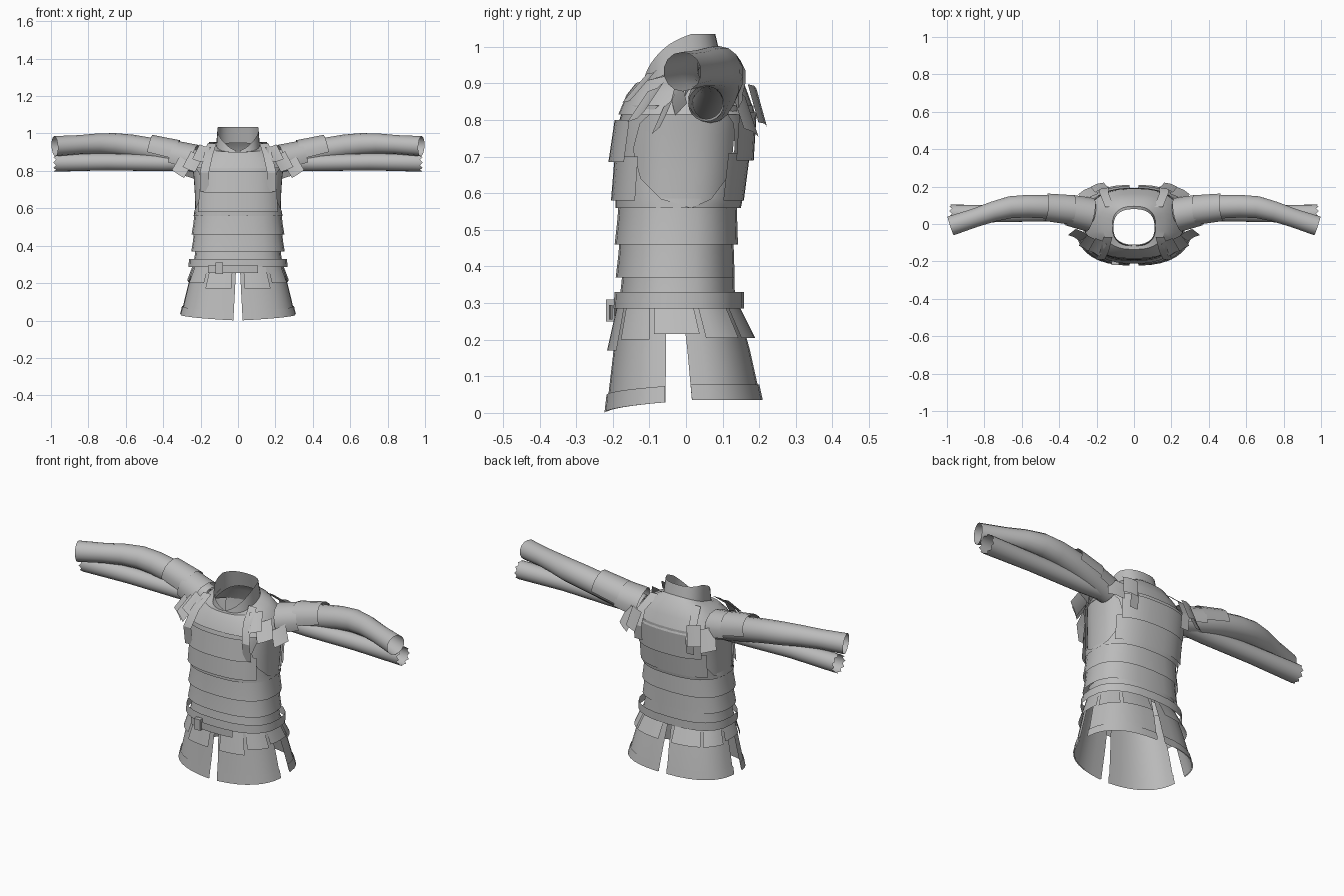
import bpy
import bmesh
import math
from mathutils import Vector

if "Cube" in bpy.data.objects:
    bpy.data.objects.remove(bpy.data.objects["Cube"])

GREY = (0.5, 0.5, 0.5, 1)
mat = bpy.data.materials.new("plain grey")
mat.use_nodes = True
mat.diffuse_color = GREY
mat.node_tree.nodes["Principled BSDF"].inputs["Base Color"].default_value = GREY


def grid(name, rows, angle=30):
    """Surface through equal-length rows of points."""
    bm = bmesh.new()
    vs = [[bm.verts.new(p) for p in row] for row in rows]
    for r0, r1 in zip(vs, vs[1:]):
        for i in range(len(r0) - 1):
            bm.faces.new((r0[i], r0[i + 1], r1[i + 1], r1[i]))
    bmesh.ops.remove_doubles(bm, verts=bm.verts, dist=0.0004)
    mesh = bpy.data.meshes.new(name)
    bm.to_mesh(mesh)
    bm.free()
    mesh.materials.append(mat)
    ob = bpy.data.objects.new(name, mesh)
    bpy.context.collection.objects.link(ob)
    bpy.ops.object.select_all(action='DESELECT')
    ob.select_set(True)
    bpy.context.view_layer.objects.active = ob
    bpy.ops.object.shade_smooth_by_angle(angle=math.radians(angle))
    return ob


def section(a, hx, yf, yb, z):
    """Point on a rounded body section; 0 is front, 90 is the left side."""
    s, c = math.sin(math.radians(a)), math.cos(math.radians(a))
    x = math.copysign(abs(s) ** 0.8, s) * hx
    y = (yf + yb) / 2 - math.copysign(abs(c) ** 0.8, c) * (yb - yf) / 2
    return Vector((x, y, z))


def panel(name, rows, a0=-180, a1=180, n=24):
    """Rows are (half width, front y, back y, z[, a0, a1]), upwards."""
    out = []
    for r in rows:
        b0, b1 = r[4:6] if len(r) > 4 else (a0, a1)
        out.append([section(b0 + (b1 - b0) * i / n, *r[:4]) for i in range(n + 1)])
    return grid(name, out)


def tube(name, path, a0=0, a1=360, n=14, jag=0.0):
    """Path entries are (x, y, z, radius); angle 0 is up, 90 is front."""
    out = []
    pts = [Vector(p[:3]) for p in path]
    for i, p in enumerate(path):
        t = (pts[min(i + 1, len(pts) - 1)] - pts[max(i - 1, 0)]).normalized()
        side = t.cross(Vector((0, 0, 1))).normalized()
        up = side.cross(t)
        ring = []
        for k in range(n + 1):
            a = math.radians(a0 + (a1 - a0) * k / n)
            q = pts[i] + (up * math.cos(a) + side * math.sin(a)) * p[3]
            if jag and i == len(path) - 1:
                q += t * (jag if k % 2 else -jag)
            ring.append(q)
        out.append(ring)
    return grid(name, out, 35)


def both(ob):
    """Mirrored copy of a left-hand part."""
    ob.name = "left_and_right_" + ob.name
    m = ob.modifiers.new("Mirror", 'MIRROR')
    m.use_mirror_merge = False
    return ob


# waist lames, each flared over the one below
for i, (lo, hi, hx, yf, yb) in enumerate([
        (0.29, 0.39, 0.242, -0.185, 0.135),
        (0.37, 0.49, 0.25, -0.192, 0.133),
        (0.46, 0.585, 0.248, -0.195, 0.142)]):
    panel("waist_lame_%d" % (i + 1), [
        (hx, yf, yb, lo),
        (hx - 0.01, yf + 0.007, yb - 0.002, (lo + hi) / 2),
        (hx - 0.016, yf + 0.012, yb - 0.004, hi)])

# chest and back shells, cut back around the armholes
panel("chest_shell", [
    (0.238, -0.192, 0.15, 0.56, -98, 98),
    (0.238, -0.192, 0.155, 0.585, -78, 78),
    (0.24, -0.192, 0.165, 0.64, -57, 57),
    (0.242, -0.19, 0.175, 0.72, -46, 46),
    (0.252, -0.185, 0.185, 0.79, -52, 52),
    (0.258, -0.17, 0.185, 0.84, -68, 68)])
panel("back_shell", [
    (0.238, -0.192, 0.15, 0.56, 98, 262),
    (0.238, -0.192, 0.155, 0.585, 115, 245),
    (0.24, -0.192, 0.165, 0.64, 129, 231),
    (0.242, -0.19, 0.175, 0.72, 136, 224),
    (0.252, -0.185, 0.185, 0.79, 130, 230),
    (0.258, -0.17, 0.185, 0.84, 115, 245)])

# lining that closes the armholes just inside the shells
both(panel("armhole_lining", [
    (0.228, -0.18, 0.14, 0.55), (0.23, -0.18, 0.155, 0.66),
    (0.236, -0.178, 0.165, 0.76), (0.245, -0.165, 0.175, 0.83)], 42, 140, 12))

# overlapping breast and back plates
panel("lower_breast_plate", [(0.25, -0.205, 0.16, 0.58), (0.243, -0.195, 0.16, 0.70)], -55, 55, 12)
panel("upper_breast_plate", [(0.25, -0.212, 0.17, 0.685), (0.245, -0.195, 0.17, 0.80)], -43, 43, 10)
panel("lower_back_plate", [(0.25, -0.19, 0.158, 0.58), (0.25, -0.19, 0.175, 0.71)], 128, 232, 12)
panel("upper_back_plate", [(0.25, -0.19, 0.185, 0.69), (0.26, -0.18, 0.193, 0.82)], 134, 226, 12)

# yoke sloping from the armholes up to the neck
yoke = []
for f in (0, 0.3, 0.65, 1):
    row = []
    for i in range(33):
        a = -180 + 360 * i / 32
        back = (1 - math.cos(math.radians(a))) / 2
        lo = section(a, 0.262, -0.185, 0.19, 0.815)
        hi = section(a, 0.115, -0.11, 0.095, 0.90 + 0.08 * back)
        p = lo.lerp(hi, f)
        p.z += 0.035 * math.sin(f * math.pi)
        row.append(p)
    yoke.append(row)
grid("shoulder_yoke", yoke)

# open collar, tall behind, falling to a notch in front
collar = []
for f in (0, 0.5, 1):
    row = []
    for i in range(29):
        a = 3 + 354 * i / 28
        back = (1 - math.cos(math.radians(a))) / 2
        base = section(a, 0.118, -0.122, 0.1, 0.88 + 0.07 * back)
        rim = section(a, 0.11, -0.115, 0.08, 0.905 + 0.13 * min(1, back * 1.7) ** 0.6)
        row.append(base.lerp(rim, f))
    collar.append(row)
grid("collar", collar)

# flat straps running over the shoulders
for name, path in (("front_strap", [(0.18, -0.175, 0.70), (0.18, -0.19, 0.80), (0.16, -0.15, 0.89), (0.14, -0.07, 0.955)]),
                   ("back_strap", [(0.16, 0.19, 0.74), (0.16, 0.20, 0.82), (0.16, 0.165, 0.90), (0.13, 0.09, 0.965)])):
    both(grid(name, [[Vector(p) + Vector((d, 0, -abs(d) * 0.4)) for d in (-0.024, 0.024)] for p in path]))

# upper sleeve bending forward to the cuff, and the straight lower sleeve
both(tube("upper_sleeve", [
    (0.22, 0.065, 0.85, 0.06), (0.34, 0.08, 0.882, 0.064), (0.46, 0.092, 0.912, 0.064),
    (0.57, 0.095, 0.932, 0.062), (0.66, 0.09, 0.942, 0.06), (0.75, 0.067, 0.945, 0.055),
    (0.85, 0.033, 0.94, 0.051), (0.98, -0.01, 0.932, 0.054)]))
both(tube("lower_sleeve", [
    (0.22, 0.065, 0.845, 0.045), (0.4, 0.06, 0.842, 0.044), (0.7, 0.055, 0.848, 0.045),
    (0.98, 0.055, 0.845, 0.049)], n=20, jag=0.007))

# shoulder lames wrapped over the sleeve
both(tube("outer_shoulder_lame", [(0.33, 0.075, 0.885, 0.081), (0.475, 0.09, 0.92, 0.075)], -105, 105, 8))
both(tube("inner_shoulder_lame", [(0.235, 0.05, 0.85, 0.092), (0.35, 0.075, 0.88, 0.084)], -110, 115, 8))


# hanging flaps in front of and behind the shoulder
def flap(name, centre, along, down, w, h):
    c, u, v = Vector(centre), Vector(along).normalized(), Vector(down).normalized()
    bulge = u.cross(v) * 0.006
    return both(grid(name, [[c + u * w * s + v * h * t + bulge * (1 - abs(s) * 2)
                             for s in (-0.5, 0, 0.5)] for t in (-0.5, 0.5)]))


flap("front_flap_low", (0.30, -0.06, 0.82), (0.75, 0.4, 0.5), (0.45, -0.35, -0.8), 0.085, 0.09)
flap("front_flap_mid", (0.24, -0.11, 0.85), (0.75, 0.5, 0.3), (0.4, -0.5, -0.75), 0.085, 0.11)
flap("front_flap_top", (0.195, -0.125, 0.895), (0.8, 0.4, 0.2), (0.35, -0.6, -0.7), 0.07, 0.11)
flap("back_flap_low", (0.245, 0.16, 0.82), (0.8, -0.45, 0.25), (0.3, 0.3, -0.9), 0.085, 0.12)
flap("back_flap_top", (0.185, 0.195, 0.84), (0.9, -0.3, 0.15), (0.2, 0.25, -0.9), 0.075, 0.11)

# belt, buckle and loose belt end
panel("belt", [(0.265, -0.198, 0.158, 0.285), (0.262, -0.195, 0.158, 0.33)])
panel("belt_end", [(0.25, -0.21, 0.15, 0.255), (0.25, -0.21, 0.15, 0.295)], -35, 20, 6)
bpy.ops.mesh.primitive_cube_add(size=1, location=(-0.1, -0.207, 0.28))
buckle = bpy.context.object
buckle.name = "buckle"
buckle.scale = (0.038, 0.024, 0.06)
buckle.data.materials.append(mat)

# skirt: long panels and hem bands, split at front, sides and back
TOP, MID, HEM = (0.238, -0.185, 0.14, 0.30), (0.272, -0.20, 0.175, 0.16), (0.305, -0.218, 0.205, 0.015)


def skirt(name, a0, a1, lift):
    out = []
    for r, open_up in ((TOP, 0), (MID, 0.5), (HEM, 1)):
        row = []
        for i in range(9):
            f = i / 8
            a = a0 + (a1 - a0) * f + (0.5 - f) * 3 * open_up
            p = section(a, *r)
            p.z += lift(f) * open_up
            row.append(p)
        out.append(row)
    both(grid(name, out))
    hem = [[q.lerp(p, g) + Vector((q.x, q.y, 0)).normalized() * 0.005 for p, q in zip(out[1], out[2])]
           for g in (0, 0.32)]
    both(grid(name + "_hem", hem))


skirt("front_skirt", 1, 82, lambda f: -0.014 + 0.028 * f)
skirt("back_skirt", 92, 179, lambda f: 0.02)

# short upper skirt flaps under the belt
for i, (a0, a1, z) in enumerate([(4, 32, 0.17), (36, 68, 0.20), (72, 100, 0.215), (104, 136, 0.205), (140, 175, 0.205)]):
    k = (0.30 - z) * 0.4
    both(panel("upper_skirt_flap_%d" % (i + 1), [
        (0.238 + k, -0.185 - k * 0.6, 0.14 + k * 1.3, z), (0.24, -0.187, 0.142, 0.30)], a0, a1, 5))
